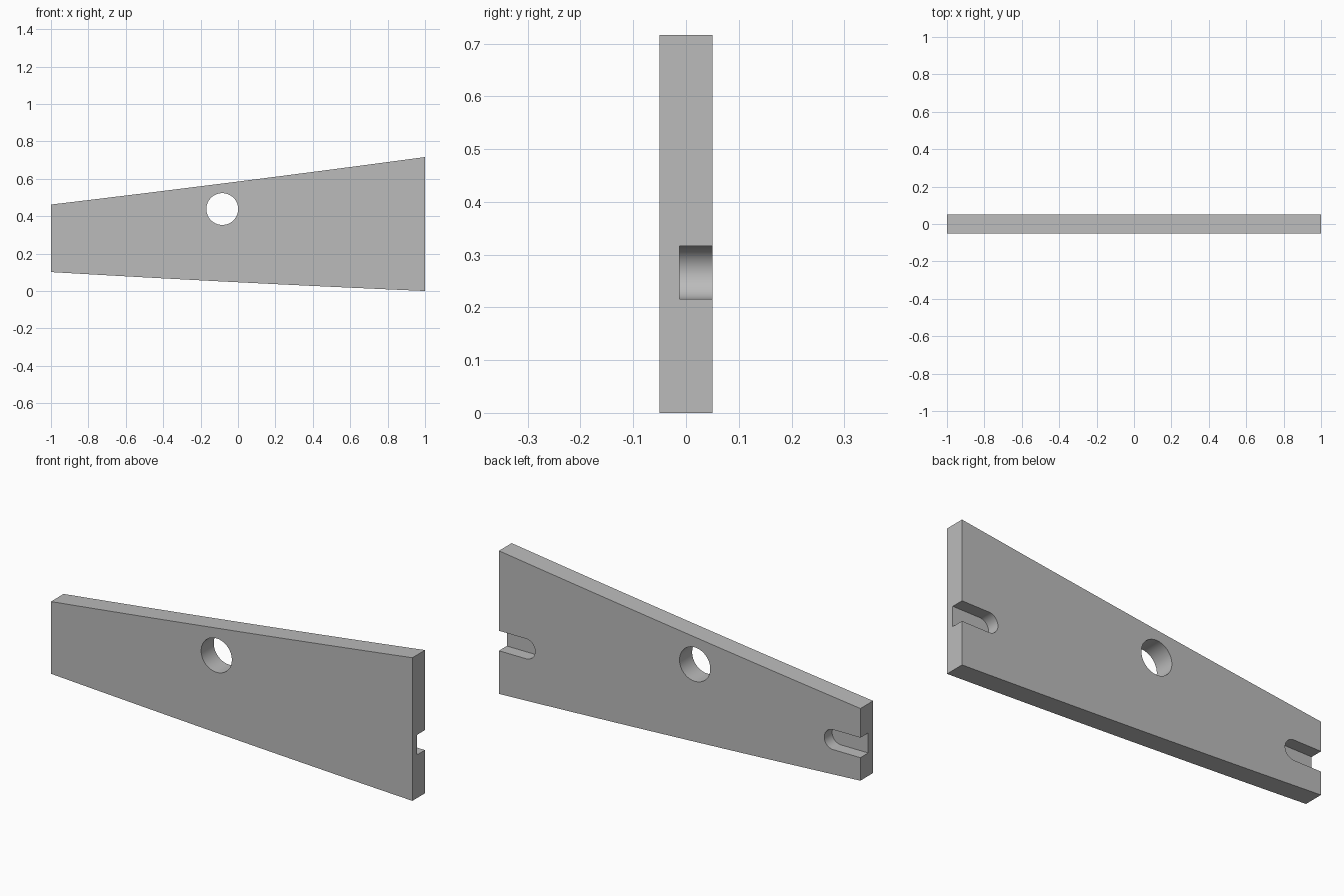
import bpy, bmesh, math

cube = bpy.data.objects.get("Cube")
if cube:
    bpy.data.objects.remove(cube, do_unlink=True)

HALF_T = 0.05      # half thickness of the plate
SLOT_FLOOR = -0.012
SLOT_Z, SLOT_R = 0.266, 0.05

grey = bpy.data.materials.new("plain grey")
grey.use_nodes = True
colour = (0.5, 0.5, 0.5, 1)
grey.diffuse_color = colour
grey.node_tree.nodes["Principled BSDF"].inputs["Base Color"].default_value = colour


def extrude_outline(name, outline, y0, y1):
    """Solid from an x-z outline running between two y depths."""
    bm = bmesh.new()
    front = [bm.verts.new((x, y0, z)) for x, z in outline]
    back = [bm.verts.new((x, y1, z)) for x, z in outline]
    bm.faces.new(front)
    bm.faces.new(back[::-1])
    n = len(outline)
    for i in range(n):
        j = (i + 1) % n
        bm.faces.new((front[i], back[i], back[j], front[j]))
    bmesh.ops.recalc_face_normals(bm, faces=bm.faces)
    mesh = bpy.data.meshes.new(name)
    bm.to_mesh(mesh)
    bm.free()
    mesh.materials.append(grey)
    obj = bpy.data.objects.new(name, mesh)
    bpy.context.collection.objects.link(obj)
    return obj


def arc(cx, cz, r, start, end, steps):
    angles = [start + (end - start) * i / steps for i in range(steps + 1)]
    return [(cx + r * math.cos(a), cz + r * math.sin(a)) for a in angles]


def edge(z_left, z_right, sag, steps=16):
    """Gently bowed edge running from x = -1 to x = 1."""
    xs = [-1 + 2 * i / steps for i in range(steps + 1)]
    return [(x, z_left + (z_right - z_left) * (x + 1) / 2 - sag * (1 - x * x))
            for x in xs]


# Tapered plate
bottom = edge(0.101, 0.0, 0.004)
top = edge(0.462, 0.716, 0.004)
plate = extrude_outline("tapered_plate", bottom + top[::-1], -HALF_T, HALF_T)

# Round through hole
cutters = [extrude_outline("hole_cutter",
                           arc(-0.084, 0.438, 0.085, 0, math.tau, 64)[:-1], -0.2, 0.2)]

# Round-ended slots, open at each end and at the back
for side, word in ((1, "left"), (-1, "right")):
    rounded = arc(0.85, SLOT_Z, SLOT_R, math.pi / 2, 1.5 * math.pi, 32)
    outline = rounded + [(1.1, SLOT_Z - SLOT_R), (1.1, SLOT_Z + SLOT_R)]
    outline = [(side * x, z) for x, z in outline]
    cutters.append(extrude_outline(word + "_slot_cutter", outline, SLOT_FLOOR, 0.2))

bpy.ops.object.select_all(action="DESELECT")
bpy.context.view_layer.objects.active = plate
plate.select_set(True)
for cutter in cutters:
    cutter.hide_render = True
    mod = plate.modifiers.new(cutter.name, "BOOLEAN")
    mod.operation, mod.solver, mod.object = "DIFFERENCE", "EXACT", cutter
    bpy.ops.object.modifier_apply(modifier=mod.name)
    bpy.data.objects.remove(cutter, do_unlink=True)

bpy.ops.object.shade_smooth_by_angle(angle=math.radians(30))
